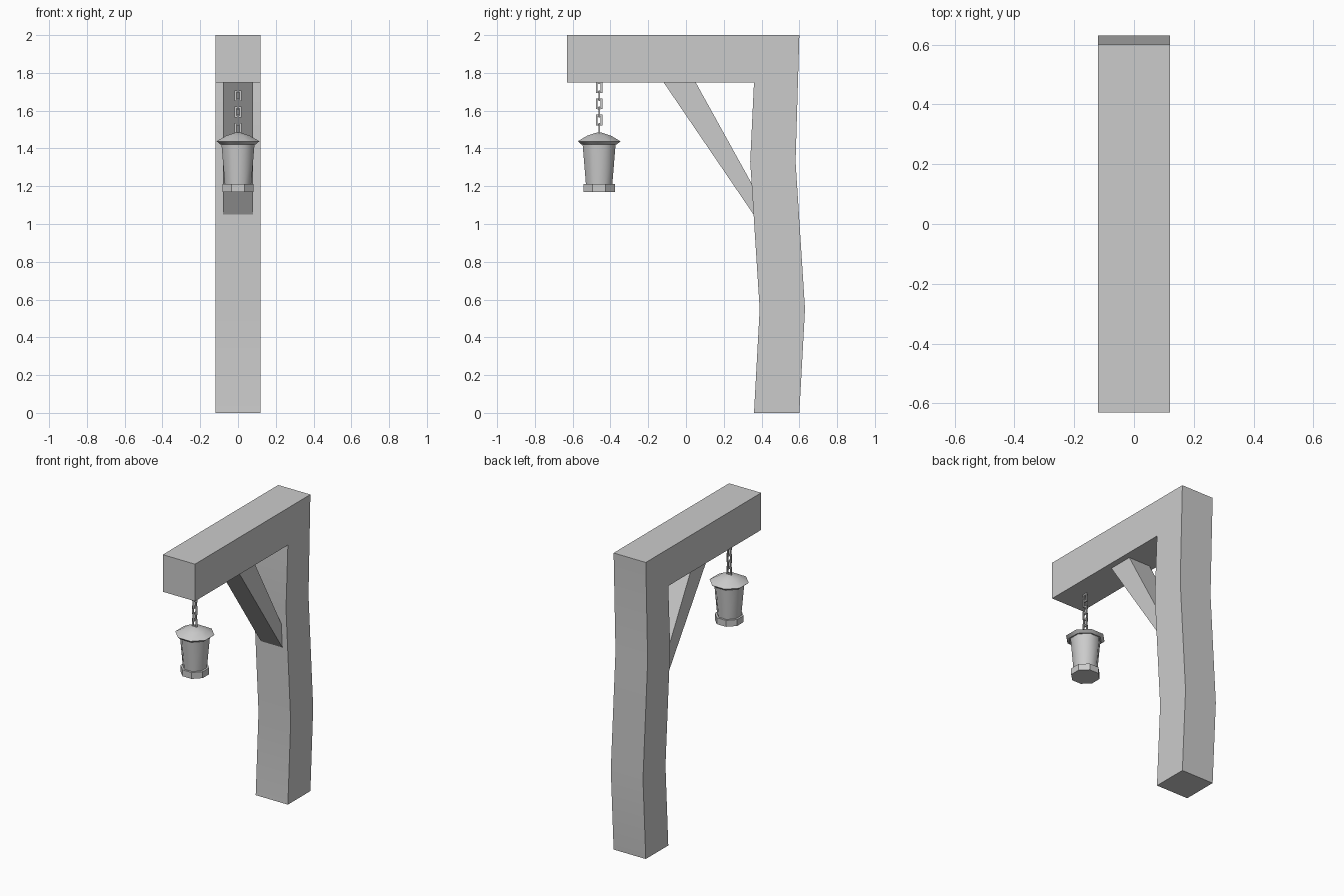
import bpy, bmesh, math
from mathutils import Matrix

cube = bpy.data.objects.get("Cube")
if cube:
    bpy.data.objects.remove(cube, do_unlink=True)

grey = bpy.data.materials.new("grey")
grey.use_nodes = True
colour = (0.6, 0.6, 0.6, 1)
grey.diffuse_color = colour
grey.node_tree.nodes["Principled BSDF"].inputs["Base Color"].default_value = colour

LANTERN_Y = -0.46


def finish(name, bm, smooth=None):
    bmesh.ops.recalc_face_normals(bm, faces=bm.faces)
    mesh = bpy.data.meshes.new(name)
    bm.to_mesh(mesh)
    bm.free()
    mesh.materials.append(grey)
    obj = bpy.data.objects.new(name, mesh)
    bpy.context.collection.objects.link(obj)
    if smooth:
        bpy.ops.object.select_all(action='DESELECT')
        obj.select_set(True)
        bpy.context.view_layer.objects.active = obj
        bpy.ops.object.shade_smooth_by_angle(angle=math.radians(smooth))
    return obj


def extrude_profile(name, points, half_width, smooth=None):
    """Extrude a (y, z) outline along x."""
    bm = bmesh.new()
    face = bm.faces.new([bm.verts.new((-half_width, y, z)) for y, z in points])
    moved = bmesh.ops.extrude_face_region(bm, geom=[face])["geom"]
    verts = [v for v in moved if isinstance(v, bmesh.types.BMVert)]
    bmesh.ops.translate(bm, verts=verts, vec=(2 * half_width, 0, 0))
    return finish(name, bm, smooth)


def octagon_stack(name, rings, smooth=None):
    """Loft octagons given as (flat-to-centre radius, z), capped at both ends."""
    bm = bmesh.new()
    loops = []
    for radius, z in rings:
        r = radius / math.cos(math.pi / 8)
        angles = [(i + 0.5) * math.pi / 4 for i in range(8)]
        loops.append([bm.verts.new((r * math.cos(a), LANTERN_Y + r * math.sin(a), z))
                      for a in angles])
    for low, high in zip(loops, loops[1:]):
        for i in range(8):
            j = (i + 1) % 8
            bm.faces.new((low[i], low[j], high[j], high[i]))
    bm.faces.new(loops[0])
    bm.faces.new(loops[-1])
    return finish(name, bm, smooth)


# Crooked post and overhanging beam, one continuous timber
extrude_profile("post_and_beam", [
    (0.36, 0), (0.39, 0.55), (0.34, 1.33), (0.36, 1.75), (-0.63, 1.75),
    (-0.63, 2), (0.60, 2), (0.58, 1.33), (0.63, 0.55), (0.60, 0)], 0.12, 30)

# Diagonal brace, its ends sunk into the timber
extrude_profile("brace", [
    (-0.12, 1.752), (0.05, 1.752), (0.35, 1.21), (0.40, 1.12), (0.358, 1.05)], 0.08)

# Lantern
octagon_stack("lantern_base", [(0.083, 1.17), (0.083, 1.213)])
octagon_stack("lantern_body", [(0.069, 1.2), (0.088, 1.43)], 60)
octagon_stack("lantern_roof", [
    (0.095, 1.422), (0.113, 1.438), (0.062, 1.468), (0.012, 1.484)], 40)

# Chain of rectangular links, each turned a quarter from the last
bm = bmesh.new()
HALF_W, HALF_H, THICK = 0.013, 0.024, 0.009
for n in range(6):
    place = (Matrix.Translation((0, LANTERN_Y, 1.722 - n * 0.043))
             @ Matrix.Rotation((n + 1) % 2 * math.pi / 2, 4, 'Z'))
    for side in (-1, 1):
        for offset, size in (((side * HALF_W, 0, 0), (THICK, THICK, 2 * HALF_H + THICK)),
                             ((0, 0, side * HALF_H), (2 * HALF_W - THICK, THICK, THICK))):
            bmesh.ops.create_cube(bm, size=1, matrix=place @ Matrix.Translation(offset)
                                  @ Matrix.Diagonal((*size, 1)))
finish("chain", bm)
